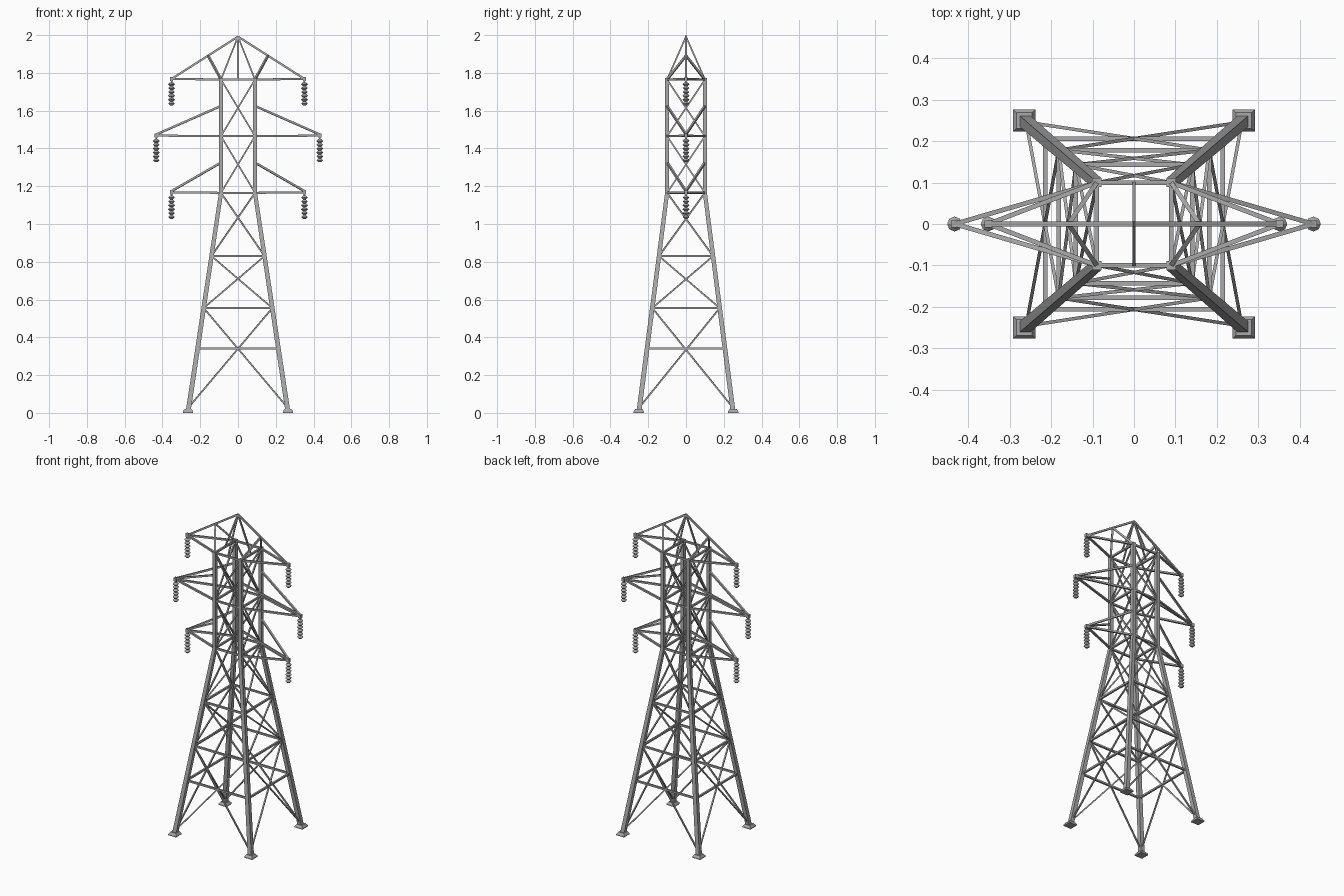
import bpy, bmesh
from mathutils import Vector

cube = bpy.data.objects.get("Cube")
if cube:
    bpy.data.objects.remove(cube, do_unlink=True)

steel = bpy.data.materials.new("galvanised_grey")
steel.use_nodes = True
GREY = (0.4, 0.4, 0.4, 1)
steel.diffuse_color = GREY
steel.node_tree.nodes["Principled BSDF"].inputs["Base Color"].default_value = GREY


def finish(name, bm):
    bmesh.ops.recalc_face_normals(bm, faces=bm.faces)
    mesh = bpy.data.meshes.new(name)
    bm.to_mesh(mesh)
    bm.free()
    mesh.materials.append(steel)
    bpy.context.collection.objects.link(bpy.data.objects.new(name, mesh))


def loft(bm, rings):
    loops = [[bm.verts.new(p) for p in ring] for ring in rings]
    for low, high in zip(loops, loops[1:]):
        n = len(low)
        for i in range(n):
            j = (i + 1) % n
            bm.faces.new((low[i], low[j], high[j], high[i]))
    bm.faces.new(loops[0][::-1])
    bm.faces.new(loops[-1])


def square(x, y, z, half):
    return [(x + sx * half, y + sy * half, z) for sx, sy in CORNERS]


def beam(bm, a, b, width):
    """Square bar from a to b, kept upright."""
    a, b = Vector(a), Vector(b)
    d = (b - a).normalized()
    side = d.cross(Vector((0, 0, 1))).normalized() * width / 2
    up = side.cross(d)
    ring = [side + up, up - side, -side - up, side - up]
    loft(bm, [[a + o for o in ring], [b + o for o in ring]])


CORNERS = [(1, 1), (-1, 1), (-1, -1), (1, -1)]
FOOT, BODY = Vector((0.265, 0.25)), Vector((0.09, 0.10))
WAIST, MID, TOP, APEX = 1.165, 1.465, 1.765, 1.992


def leg_point(corner, z):
    p = FOOT.lerp(BODY, min(z / WAIST, 1))
    return Vector((corner[0] * p.x, corner[1] * p.y, z))


# Legs and footings
for corner, name in zip(CORNERS, ("back_left", "back_right", "front_right", "front_left")):
    bm = bmesh.new()
    loft(bm, [square(*leg_point(corner, z), h)
              for z, h in ((0.01, 0.013), (WAIST, 0.011), (TOP + 0.008, 0.011))])
    finish(name + "_leg", bm)
    bm = bmesh.new()
    x, y = corner[0] * FOOT.x, corner[1] * FOOT.y
    loft(bm, [square(x, y, z, h) for z, h in ((0, 0.027), (0.008, 0.027), (0.02, 0.019))])
    finish(name + "_footing", bm)

# Crossed braces and horizontal girts on all four faces
braces, girts = bmesh.new(), bmesh.new()
levels = [0.03, 0.555, 0.83, WAIST, MID, TOP]
for i, c in enumerate(CORNERS):
    d = CORNERS[(i + 1) % 4]
    for low, high in zip(levels, levels[1:]):
        beam(braces, leg_point(c, low), leg_point(d, high), 0.008)
        beam(braces, leg_point(d, low), leg_point(c, high), 0.008)
    for z in [0.34] + levels[1:]:
        beam(girts, leg_point(c, z), leg_point(d, z), 0.011)
finish("cross_braces", braces)
finish("horizontal_girts", girts)

# Peak: struts from the middle of each side up to the apex
bm = bmesh.new()
for x, y in ((BODY.x, 0), (-BODY.x, 0), (0, BODY.y), (0, -BODY.y)):
    beam(bm, (x, y, TOP), (0, 0, APEX), 0.008)
finish("peak_struts", bm)

# Cross arms with hanging insulators
ARMS = (("lower", WAIST, 0.352), ("middle", MID, 0.433), ("upper", TOP, 0.352))
for name, z, reach in ARMS:
    for s, hand in ((1, "left"), (-1, "right")):
        tip = Vector((s * reach, 0, z + 0.003))
        bm = bmesh.new()
        for sy in (1, -1):
            beam(bm, leg_point((s, sy), z), tip, 0.011)
            if z < TOP:
                beam(bm, leg_point((s, sy), z + 0.16), tip + Vector((0, 0, 0.006)), 0.011)
        if z == TOP:
            crown = Vector((0, 0, APEX))
            beam(bm, tip, crown, 0.011)
            knee = tip.lerp(crown, 0.55)
            for sy in (1, -1):
                beam(bm, leg_point((s, sy), z), knee, 0.011)
        loft(bm, [square(tip.x, 0, z + dz, 0.009) for dz in (-0.008, 0.014)])
        finish(f"{name}_{hand}_arm", bm)

        bm = bmesh.new()
        for k in range(6):
            disc = bmesh.ops.create_cone(bm, cap_ends=True, segments=8, radius1=0.018,
                                         radius2=0.008, depth=0.010)["verts"]
            base = bmesh.ops.create_cone(bm, cap_ends=True, segments=8, radius1=0.008,
                                         radius2=0.018, depth=0.010)["verts"]
            mid = z - 0.025 - k * 0.0205
            bmesh.ops.translate(bm, verts=disc, vec=(tip.x, 0, mid + 0.005))
            bmesh.ops.translate(bm, verts=base, vec=(tip.x, 0, mid - 0.005))
        loft(bm, [square(tip.x, 0, z + dz, 0.004) for dz in (-0.135, 0)])
        finish(f"{name}_{hand}_insulator", bm)
